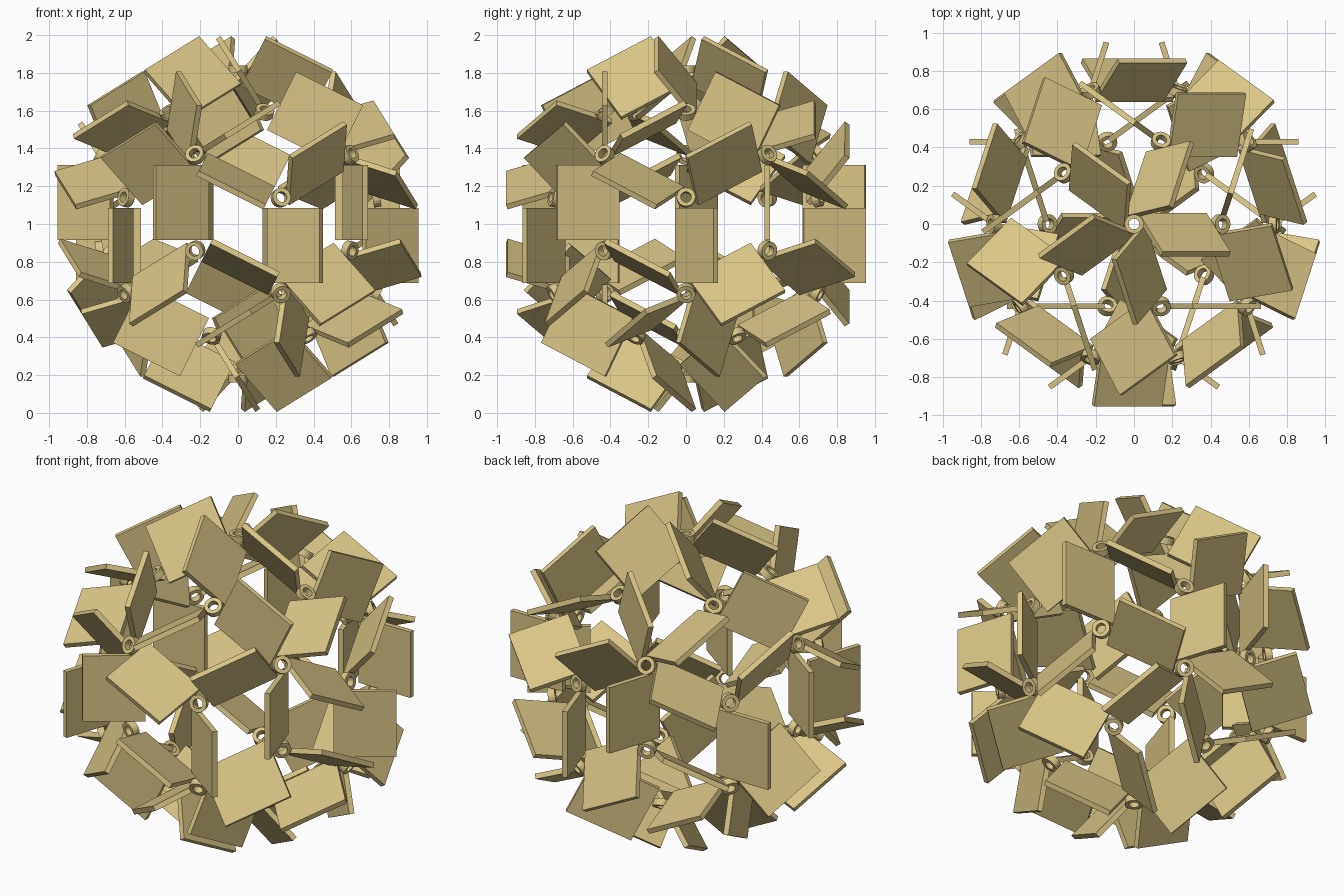
import bpy, bmesh, math
from mathutils import Vector, Matrix

if "Cube" in bpy.data.objects:
    bpy.data.objects.remove(bpy.data.objects["Cube"])

C = Vector((0, 0, 1))            # ball centre
R3 = 0.745                       # radius of three-way joints
R5 = R3 * 1.0982                 # radius of five-way joints
TILT = math.radians(36)          # panel lean away from radial
LEN, WID, THK, OFF = 0.397, 0.345, 0.03, 0.094

mat = bpy.data.materials.new("tan_card")
mat.diffuse_color = (0.70, 0.56, 0.24, 1)
mat.use_nodes = True
mat.node_tree.nodes["Principled BSDF"].inputs["Base Color"].default_value = mat.diffuse_color


def polar(r, rad, z, deg):
    a = math.radians(deg)
    return Vector((r * rad * math.cos(a), r * rad * math.sin(a), r * z))


# joint positions of a rhombic triacontahedron, five-fold axis up
five = [Vector((0, 0, R5)), Vector((0, 0, -R5))]
three = []
for k in range(5):
    a = 72 * k
    five += [polar(R5, 0.8944, 0.4472, a + 36), polar(R5, 0.8944, -0.4472, a)]
    three += [polar(R3, 0.6071, 0.7947, a), polar(R3, 0.9822, 0.1876, a),
              polar(R3, 0.6071, -0.7947, a + 36), polar(R3, 0.9822, -0.1876, a + 36)]


def make_mesh(name, bm):
    bmesh.ops.recalc_face_normals(bm, faces=bm.faces)
    me = bpy.data.meshes.new(name)
    bm.to_mesh(me)
    bm.free()
    me.materials.append(mat)
    return me


def place(name, me, matrix):
    ob = bpy.data.objects.new(name, me)
    ob.matrix_world = matrix
    bpy.context.collection.objects.link(ob)


# panel: length along x, width along y (shifted outward), thickness along z
bm = bmesh.new()
bmesh.ops.create_cube(bm, size=1)
bmesh.ops.scale(bm, vec=(LEN, WID, THK), verts=bm.verts)
bmesh.ops.translate(bm, vec=(0, OFF, 0), verts=bm.verts)
panel = make_mesh("panel", bm)

# ring: short pipe along z
bm = bmesh.new()
N = 20
profile = [(0.05, -0.02), (0.05, 0.02), (0.028, 0.02), (0.028, -0.02)]
loops = [[bm.verts.new((r * math.cos(math.tau * i / N), r * math.sin(math.tau * i / N), z))
          for r, z in profile] for i in range(N)]
for i in range(N):
    a, b = loops[i], loops[(i + 1) % N]
    for j in range(4):
        bm.faces.new((a[j], b[j], b[(j + 1) % 4], a[(j + 1) % 4]))
ring = make_mesh("ring", bm)

# a ring at every joint, facing outward
for v in five + three:
    rot = v.to_track_quat('Z', 'Y').to_matrix().to_4x4()
    place("joint_ring", ring, Matrix.Translation(v + C) @ rot)

# a leaning panel on every edge
for p in five:
    for q in three:
        if (q - p).length < 0.56:
            m = (p + q) / 2
            e = (q - p).normalized()
            n = (m - e * m.dot(e)).normalized()
            s = e.cross(n)
            d = n * math.cos(TILT) + s * math.sin(TILT)
            rot = Matrix((e, d, e.cross(d))).transposed().to_4x4()
            place("panel", panel, Matrix.Translation(m + C) @ rot)
